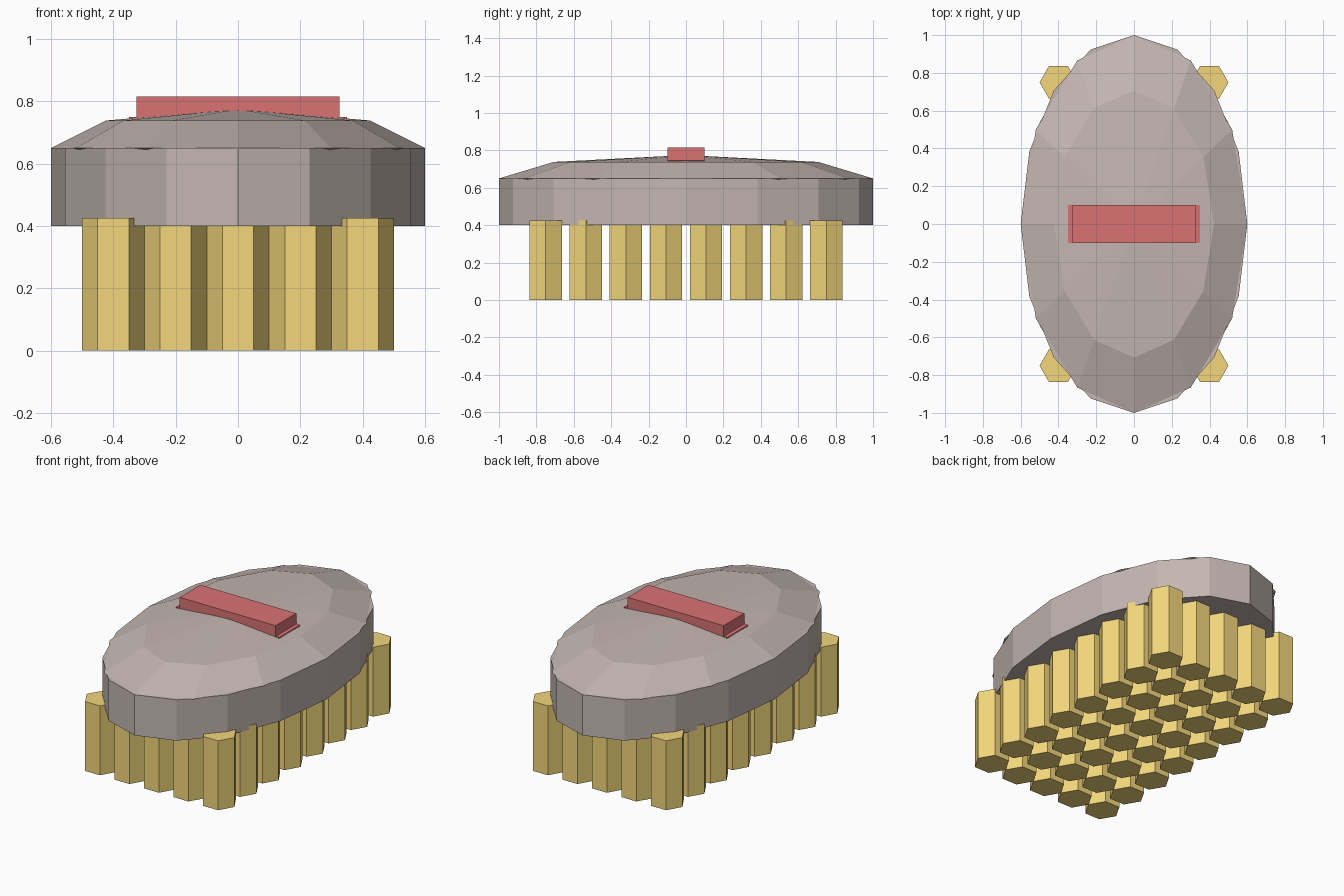
import bpy, bmesh
from math import sin, cos, tau
from mathutils import Matrix

if "Cube" in bpy.data.objects:
    bpy.data.objects.remove(bpy.data.objects["Cube"])


def material(name, rgb):
    m = bpy.data.materials.new(name)
    m.diffuse_color = (*rgb, 1)
    m.use_nodes = True
    m.node_tree.nodes["Principled BSDF"].inputs["Base Color"].default_value = m.diffuse_color
    return m


def finish(name, bm, mat):
    bmesh.ops.recalc_face_normals(bm, faces=bm.faces)
    me = bpy.data.meshes.new(name)
    bm.to_mesh(me)
    bm.free()
    me.materials.append(mat)
    ob = bpy.data.objects.new(name, me)
    bpy.context.collection.objects.link(ob)
    return ob


def prism(bm, sides, rx, ry, z0, z1, cx=0, cy=0):
    """Upright prism whose first corner points along +x."""
    rings = [[bm.verts.new((cx + rx * cos(tau * i / sides),
                            cy + ry * sin(tau * i / sides), z))
              for i in range(sides)] for z in (z0, z1)]
    lo, hi = rings
    bm.faces.new(lo[::-1])
    bm.faces.new(hi)
    for i in range(sides):
        j = (i + 1) % sides
        bm.faces.new((lo[i], lo[j], hi[j], hi[i]))


def box(name, hx, hy, z0, z1, mat):
    bm = bmesh.new()
    bmesh.ops.create_cube(bm, size=1, matrix=Matrix.Translation((0, 0, (z0 + z1) / 2))
                          @ Matrix.Diagonal((2 * hx, 2 * hy, z1 - z0, 1)))
    return finish(name, bm, mat)


brown = material("body_brown", (0.55, 0.47, 0.44))
gold = material("bristle_gold", (0.90, 0.68, 0.20))
red = material("label_red", (0.70, 0.17, 0.17))

# Oval body wall
bm = bmesh.new()
prism(bm, 16, 0.6, 1.0, 0.40, 0.65)
finish("body", bm, brown)

# Flattened low-poly dome on top
bm = bmesh.new()
bmesh.ops.create_uvsphere(bm, u_segments=12, v_segments=4, radius=1,
                          matrix=Matrix.Translation((0, 0, 0.65))
                          @ Matrix.Diagonal((0.6, 1.0, 0.125, 1)))
finish("dome", bm, brown)

# Red bar with a slightly wider base
box("bar_base", 0.35, 0.10, 0.70, 0.75, red)
box("bar", 0.325, 0.10, 0.745, 0.815, red)

# Grid of hexagonal bristle tufts
bm = bmesh.new()
for col in range(5):
    for row in range(8):
        prism(bm, 6, 0.1, 0.1, 0, 0.425, -0.4 + 0.2 * col, -0.75 + 1.5 * row / 7)
finish("bristles", bm, gold)
